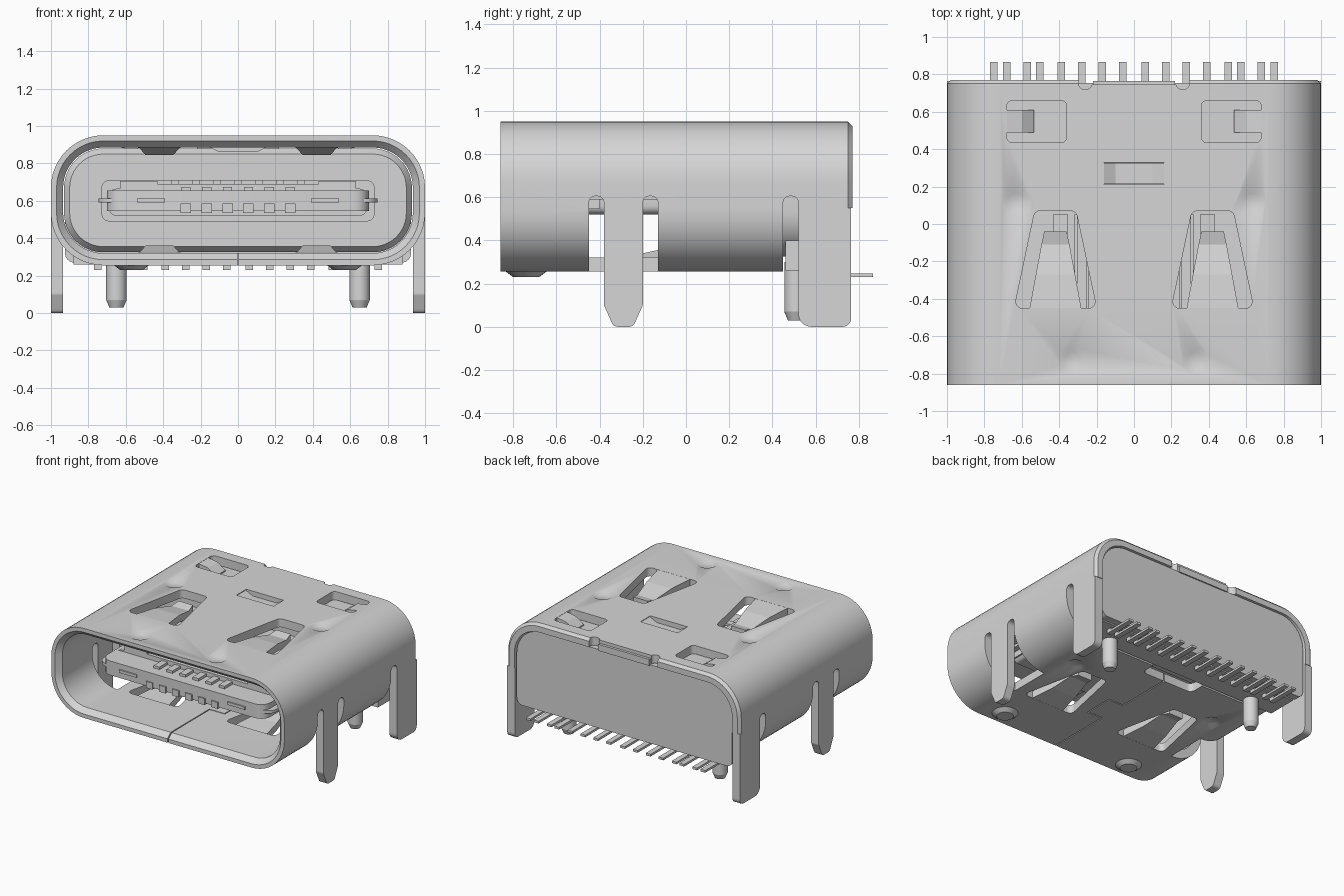
import bpy, bmesh, math
from mathutils import Vector

old = bpy.data.objects.get("Cube")
if old:
    bpy.data.objects.remove(old, do_unlink=True)

GREY = (0.67, 0.67, 0.67, 1)
metal = bpy.data.materials.new("light grey")
metal.use_nodes = True
metal.diffuse_color = GREY
metal.node_tree.nodes["Principled BSDF"].inputs["Base Color"].default_value = GREY


def finish(name, bm):
    bmesh.ops.recalc_face_normals(bm, faces=bm.faces)
    mesh = bpy.data.meshes.new(name)
    bm.to_mesh(mesh)
    bm.free()
    mesh.materials.append(metal)
    ob = bpy.data.objects.new(name, mesh)
    bpy.context.collection.objects.link(ob)
    return ob


def smooth(ob):
    bpy.ops.object.select_all(action='DESELECT')
    ob.select_set(True)
    bpy.context.view_layer.objects.active = ob
    bpy.ops.object.shade_smooth_by_angle(angle=math.radians(30))


def rounded(pts, r, n=5):
    """Round every corner of a 2D polygon; r is one radius or one per corner."""
    out = []
    for i, p in enumerate(pts):
        rad = r[i] if isinstance(r, (list, tuple)) else r
        p = Vector(p)
        if rad <= 0:
            out.append(tuple(p))
            continue
        a = (Vector(pts[i - 1]) - p).normalized()
        b = (Vector(pts[(i + 1) % len(pts)]) - p).normalized()
        half = math.acos(a.dot(b)) / 2
        mid = p + (a + b).normalized() * (rad / math.sin(half))
        start = p + a * (rad / math.tan(half)) - mid
        end = p + b * (rad / math.tan(half)) - mid
        t0 = math.atan2(start.y, start.x)
        sweep = (math.atan2(end.y, end.x) - t0 + math.pi) % math.tau - math.pi
        for k in range(n + 1):
            t = t0 + sweep * k / n
            out.append((mid.x + rad * math.cos(t), mid.y + rad * math.sin(t)))
    return out


def rect(x0, x1, y0, y1):
    return [(x0, y0), (x1, y0), (x1, y1), (x0, y1)]


def place(axis, u, v, w):
    return {'x': (w, u, v), 'y': (u, w, v), 'z': (u, v, w)}[axis]


def prism(name, pts, axis, lo, hi):
    bm = bmesh.new()
    a = [bm.verts.new(place(axis, u, v, lo)) for u, v in pts]
    b = [bm.verts.new(place(axis, u, v, hi)) for u, v in pts]
    bm.faces.new(a)
    bm.faces.new(b)
    for i in range(len(pts)):
        j = (i + 1) % len(pts)
        bm.faces.new((a[i], a[j], b[j], b[i]))
    return finish(name, bm)


def box(name, x0, x1, y0, y1, z0, z1):
    return prism(name, rect(x0, x1, y0, y1), 'z', z0, z1)


def cone(name, x, y, z0, z1, r0, r1):
    bm = bmesh.new()
    bmesh.ops.create_cone(bm, cap_ends=True, segments=24, radius1=r0, radius2=r1, depth=z1 - z0)
    bmesh.ops.translate(bm, verts=bm.verts, vec=(x, y, (z0 + z1) / 2))
    return finish(name, bm)


def loft(name, rings, closed):
    bm = bmesh.new()
    loops = [[bm.verts.new(p) for p in ring] for ring in rings]
    n = len(loops[0])
    for k in range(len(loops) if closed else len(loops) - 1):
        a, b = loops[k], loops[(k + 1) % len(loops)]
        for i in range(n):
            bm.faces.new((a[i], a[(i + 1) % n], b[(i + 1) % n], b[i]))
    if not closed:
        bm.faces.new(loops[0])
        bm.faces.new(loops[-1])
    return finish(name, bm)


def oval(off, y):
    """Shell outline inset by off, at depth y."""
    pts = rounded(rect(-1 + off, 1 - off, 0.255 + off, 0.95 - off), 0.28 - off, 12)
    return [(x, y, z) for x, z in pts]


def ribbon(name, sections, axis, centre, flip=False, t=0.055):
    """Bent sheet tab: sections hold position along axis, half width and top height."""
    rings = []
    for s, hw, z in sections:
        ring = [(s, -hw, z), (s, hw, z), (s, hw, z - t), (s, -hw, z - t)]
        ring = [(a, centre + b, c) if axis == 'x' else (centre + b, a, c) for a, b, c in ring]
        rings.append([(a, b, 1.205 - c if flip else c) for a, b, c in ring])
    return loft(name, rings, False)


# Rolled shell with an entry chamfer at the front and a bevelled rear edge
shell = loft("shell", [oval(0, -0.86), oval(0, 0.75), oval(0.02, 0.77), oval(0.065, 0.77),
                       oval(0.065, -0.82), oval(0.03, -0.86)], True)
cuts = []
TOP, BOTTOM = (0.82, 1.0), (0.2, 0.4)
for s in (-1, 1):
    # Spring windows, top and bottom
    vee = [(s * 0.20, -0.45), (s * 0.64, -0.45), (s * 0.53, 0.07), (s * 0.31, 0.07)]
    for lo, hi in (TOP, BOTTOM):
        cuts.append(prism("cut", rounded(vee, 0.035), 'z', lo, hi))
    # Rear latch windows
    win = rect(min(s * 0.36, s * 0.68), max(s * 0.36, s * 0.68), 0.435, 0.66)
    cuts.append(prism("cut", rounded(win, 0.03), 'z', *TOP))
    # Side openings around the legs
    side = sorted((s * 0.72, s * 1.1))
    cuts.append(box("cut", *side, -0.45, -0.13, 0.1, 0.55))
    for y in (-0.45, -0.20, 0.45):
        slot = rounded(rect(y, y + 0.07, 0.5, 0.605), 0.03)
        cuts.append(prism("cut", slot, 'x', *side))
    # Shallow round dimples
    for x, y in ((0.63, 0.12), (0.33, -0.73)):
        cuts.append(cone("cut", s * x, y, 0.935, 0.96, 0.045, 0.09))
    cuts.append(cone("cut", s * 0.63, 0.1, 0.245, 0.27, 0.09, 0.045))
    # Notches beside the rear tab
    notch = rect(s * 0.26 - 0.035, s * 0.26 + 0.035, 0.72, 0.85)
    cuts.append(prism("cut", rounded(notch, 0.03), 'z', 0.86, 1.0))
cuts.append(box("cut", -0.16, 0.16, 0.21, 0.33, *TOP))
cuts.append(box("cut", -0.23, 0.23, 0.745, 0.85, 0.86, 1.0))
cuts.append(box("cut", -1.1, 1.1, 0.45, 0.9, 0.1, 0.55))
cuts.append(prism("cut", rounded(rect(-0.25, 0.2, 0.33, 0.6), 0.04), 'z', *BOTTOM))
# Interlocking seam on the underside
g = 0.004
seam = [(0, -0.9), (0, -0.35), (0.13, -0.35), (0.13, -0.12), (0, -0.12), (0, 0.4)]
for (x0, y0), (x1, y1) in zip(seam, seam[1:]):
    cuts.append(box("cut", min(x0, x1) - g, max(x0, x1) + g,
                    min(y0, y1) - g, max(y0, y1) + g, *BOTTOM))
bpy.context.view_layer.objects.active = shell
for c in cuts:
    mod = shell.modifiers.new("opening", 'BOOLEAN')
    mod.operation, mod.solver, mod.object = 'DIFFERENCE', 'EXACT', c
    bpy.ops.object.modifier_apply(modifier=mod.name)
    bpy.data.objects.remove(c, do_unlink=True)
smooth(shell)

for s, side in ((-1, "right"), (1, "left")):
    # Solder legs
    wall = sorted((s * 0.935, s * 1.0))
    front = [(-0.38, 0.55), (-0.38, 0.1), (-0.335, 0), (-0.245, 0), (-0.2, 0.1), (-0.2, 0.55)]
    prism("front_leg_" + side, rounded(front, [0, 0.03, 0.03, 0.03, 0.03, 0]), 'x', *wall)
    rear = [(0.52, 0.55), (0.52, 0), (0.765, 0), (0.765, 0.55)]
    prism("rear_leg_" + side, rounded(rear, [0, 0.06, 0.04, 0]), 'x', *wall)
    # Locating pegs
    smooth(cone("peg_" + side, s * 0.65, 0.51, 0.07, 0.3, 0.055, 0.055))
    smooth(cone("peg_tip_" + side, s * 0.65, 0.51, 0.03, 0.07, 0.038, 0.055))
    smooth(cone("underside_bump_" + side, s * 0.57, -0.74, 0.23, 0.26, 0.06, 0.1))
    # Spring fingers and latch tabs
    finger = [(-0.46, 0.14, 0.95), (-0.27, 0.105, 0.935), (-0.11, 0.075, 0.9), (-0.04, 0.06, 0.915)]
    ribbon("top_spring_" + side, finger, 'y', s * 0.42)
    ribbon("bottom_spring_" + side, finger, 'y', s * 0.42, True)
    latch = [(s * 0.69, 0.06, 0.95), (s * 0.6, 0.06, 0.935), (s * 0.535, 0.06, 0.89)]
    ribbon("latch_tab_" + side, latch, 'x', 0.55)
ribbon("top_bridge", [(-0.17, 0.055, 0.95), (-0.1, 0.055, 0.915), (0.1, 0.055, 0.915),
                      (0.17, 0.055, 0.95)], 'x', 0.27)
box("rear_tab", -0.22, 0.22, 0.7, 0.765, 0.875, 0.925)

# Rear cover and inner housing
cover = rounded(rect(-0.925, 0.925, 0.27, 0.88), [0.05, 0.05, 0.21, 0.21], 10)
smooth(prism("rear_cover", cover, 'y', 0.7, 0.755))
smooth(loft("housing", [oval(0.1, 0.3), oval(0.085, 0.32), oval(0.07, 0.34), oval(0.07, 0.7)], False))
box("housing_foot", -0.88, 0.88, 0.46, 0.7, 0.26, 0.5)

# Tongue: thick root, slab, rounded tip and mid plate
smooth(prism("tongue_root", rounded(rect(-0.73, 0.73, 0.49, 0.71), 0.04), 'y', 0.05, 0.31))
smooth(prism("tongue_slab", rounded(rect(-0.69, 0.69, 0.52, 0.665), 0.04), 'y', -0.5, 0.06))
smooth(prism("tongue_tip", rounded(rect(-0.7, 0.7, -0.68, -0.4), [0.08, 0.08, 0, 0]), 'z', 0.545, 0.655))
smooth(prism("mid_plate", rounded(rect(-0.745, 0.745, -0.66, 0.1), [0.08, 0.08, 0, 0]), 'z', 0.59, 0.612))
box("tongue_top_bar", -0.63, 0.63, -0.5, -0.45, 0.65, 0.69)
for i in range(7):
    x = (i - 3) * 0.112
    box("tongue_rib", x - 0.02, x + 0.02, -0.46, 0.06, 0.65, 0.71)
for s in (-1, 1):
    a, b = sorted((s * 0.43, s * 0.63))
    box("tongue_shoulder", a, b, -0.5, 0.06, 0.65, 0.705)
    a, b = sorted((s * 0.39, s * 0.54))
    box("tongue_front_plate", a, b, -0.69, -0.6, 0.59, 0.612)
for i in range(6):
    x = (i - 2.5) * 0.112
    box("lower_contact", x - 0.028, x + 0.028, -0.69, 0.06, 0.535, 0.585)
    box("upper_contact", x - 0.025, x + 0.025, -0.6, 0.06, 0.65, 0.675)

# Solder tails
for x in (0.06, 0.17, 0.28, 0.39, 0.505, 0.57, 0.68, 0.75):
    for s in (-1, 1):
        box("solder_tail", s * x - 0.02, s * x + 0.02, 0.62, 0.865, 0.23, 0.247)
        box("tail_riser", s * x - 0.02, s * x + 0.02, 0.62, 0.66, 0.23, 0.28)
